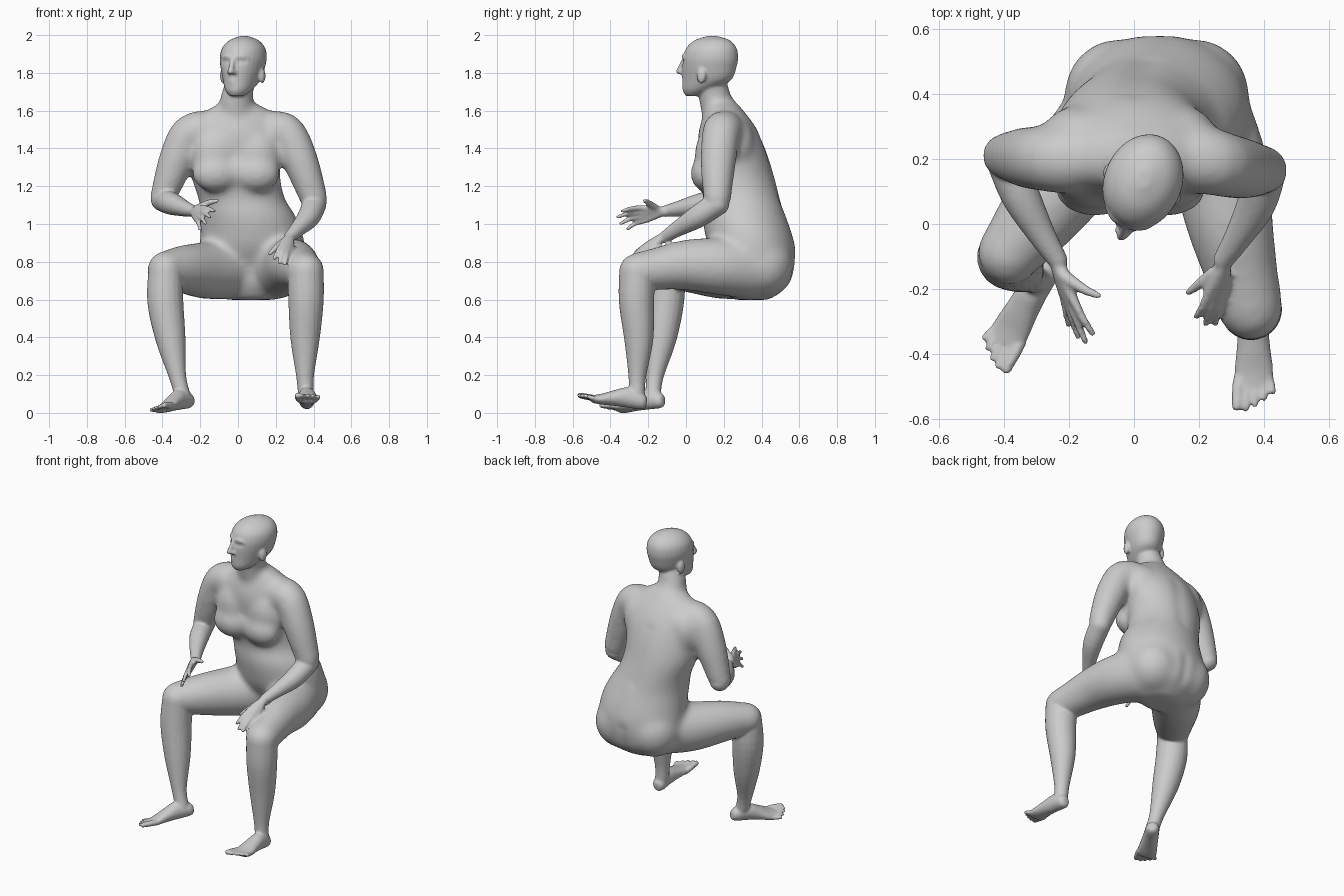
import bpy, bmesh, math
from mathutils import Vector, Matrix

cube = bpy.data.objects.get("Cube")
if cube:
    bpy.data.objects.remove(cube, do_unlink=True)

bm = bmesh.new()
mesh = bpy.data.meshes.new("body")
body = bpy.data.objects.new("body", mesh)
bpy.context.collection.objects.link(body)
bpy.context.view_layer.objects.active = body
body.select_set(True)


def smooth_rows(rows, steps=4):
    """Spline through the rows, of any number of values each."""
    rows = [Vector(r) for r in rows]
    out = []
    for i in range(len(rows) - 1):
        a, b, c, d = rows[max(i - 1, 0)], rows[i], rows[i + 1], rows[min(i + 2, len(rows) - 1)]
        for k in range(steps):
            t = k / steps
            out.append(b + (c - a) * (t / 2) + (a * 2 - b * 5 + c * 4 - d) * (t * t / 2)
                       + (b * 3 - a - c * 3 + d) * (t ** 3 / 2))
    return out + [rows[-1]]


def loft(rings):
    """Closed skin over rings of points."""
    rings = [[bm.verts.new(p) for p in ring] for ring in rings]
    n = len(rings[0])
    for low, high in zip(rings, rings[1:]):
        for i in range(n):
            j = (i + 1) % n
            bm.faces.new((low[i], low[j], high[j], high[i]))
    bm.faces.new(rings[0][::-1])
    bm.faces.new(rings[-1])


def ellipse(centre, u, v, n=28):
    turns = [math.tau * i / n for i in range(n)]
    return [centre + u * math.cos(t) + v * math.sin(t) for t in turns]


def ball(centre, size, frame=Matrix()):
    scale = Matrix.Diagonal((*size, 1))
    bmesh.ops.create_icosphere(bm, subdivisions=3, radius=1,
                               matrix=frame @ Matrix.Translation(centre) @ scale)


def slices(rows, frame=Matrix()):
    """Elliptical slices: height, centre x, centre y, half width, half depth."""
    rot = frame.to_3x3()
    loft([ellipse(frame @ Vector((x, y, z)), rot @ Vector((rx, 0, 0)), rot @ Vector((0, ry, 0)))
          for z, x, y, rx, ry in smooth_rows(rows)])


def tube(points, frame=Matrix()):
    """Round limb through x, y, z, radius, with ball ends."""
    rows = smooth_rows(points)
    mids = [frame @ r.to_3d() for r in rows]
    rings = []
    side = (mids[1] - mids[0]).orthogonal().normalized()
    for i, row in enumerate(rows):
        along = (mids[min(i + 1, len(mids) - 1)] - mids[max(i - 1, 0)]).normalized()
        side = (side - along * side.dot(along)).normalized()
        rings.append(ellipse(mids[i], side * row[3], along.cross(side) * row[3], 20))
    loft(rings)
    for end in (0, -1):
        ball(mids[end], [rows[end][3]] * 3)


def fuse(voxel, relaxing):
    """Turn all the parts so far into one relaxed skin."""
    bmesh.ops.recalc_face_normals(bm, faces=bm.faces)
    bm.to_mesh(mesh)
    skin = body.modifiers.new("skin", "REMESH")
    skin.mode = "VOXEL"
    skin.voxel_size = voxel
    relax = body.modifiers.new("relax", "SMOOTH")
    relax.factor = .5
    relax.iterations = relaxing
    for name in ("skin", "relax"):
        bpy.ops.object.modifier_apply(modifier=name)
    bm.clear()
    bm.from_mesh(mesh)


# Torso, from seat to collar
slices([(.605, .07, .34, .13, .1), (.68, .07, .37, .24, .175), (.78, .07, .375, .278, .203),
        (.88, .075, .35, .28, .23), (.97, .07, .327, .27, .23), (1.06, .05, .305, .25, .22),
        (1.14, .02, .297, .23, .205), (1.25, -.01, .272, .235, .2), (1.36, -.01, .255, .24, .185),
        (1.46, 0, .232, .25, .17), (1.54, 0, .217, .23, .14), (1.6, 0, .205, .18, .105),
        (1.645, 0, .19, .1, .085)])
ball((-.01, .12, 1.29), (.1, .075, .09))
for x in (-.12, .1):
    ball((x, .108, 1.275), (.125, .085, .1))
    ball((x, .15, 1.37), (.13, .105, .16))
    ball((x * 1.4, .275, 1.43), (.115, .09, .14))
for x in (-.045, .185):
    ball((x, .4, .79), (.17, .17, .172))
tube([(0, .2, 1.56, .11), (-.01, .16, 1.65, .09), (.01, .14, 1.75, .08)])

# Thighs
tube([(-.05, .32, .775, .166), (-.17, .19, .762, .153), (-.29, .03, .768, .128), (-.383, -.088, .765, .1)])
tube([(.2, .32, .775, .166), (.262, .17, .785, .153), (.295, 0, .79, .135), (.33, -.15, .77, .114), (.355, -.25, .755, .104)])

# Upper arms
tube([(-.2, .2, 1.5, .11), (-.27, .2, 1.47, .102), (-.335, .205, 1.32, .094), (-.4, .21, 1.14, .07)])
tube([(.2, .2, 1.5, .11), (.265, .185, 1.48, .102), (.335, .17, 1.33, .095), (.402, .165, 1.14, .075)])
fuse(.014, 24)

# Shins
tube([(-.383, -.095, .765, .091), (-.385, -.105, .6, .096), (-.357, -.13, .4, .08),
      (-.32, -.165, .2, .046), (-.29, -.175, .09, .042)])
tube([(.358, -.258, .755, .096), (.36, -.262, .6, .094), (.355, -.25, .4, .078),
      (.355, -.258, .2, .047), (.36, -.26, .1, .042)])

# Forearms
tube([(-.4, .215, 1.135, .061), (-.35, .09, 1.115, .06), (-.285, -.03, 1.09, .043), (-.235, -.11, 1.075, .031)])
tube([(.405, .165, 1.115, .064), (.375, .06, 1.045, .06), (.32, -.04, .985, .043), (.275, -.11, .94, .032)])


def foot(heel, turn, pitch, roll, inner):
    frame = (Matrix.Translation(heel) @ Matrix.Rotation(turn, 4, "Z")
             @ Matrix.Rotation(pitch, 4, "X") @ Matrix.Rotation(roll, 4, "Y"))
    slices([(-.005, 0, .04, .02, .025), (.02, 0, .045, .04, .043), (.1, 0, .056, .046, .054),
            (.17, 0, .045, .052, .042), (.24, 0, .03, .06, .028), (.285, 0, .026, .056, .02)],
           frame @ Matrix.Rotation(math.pi / 2, 4, "X"))
    for i in range(5):
        x = inner * (.044 - .0225 * i)
        r = .018 if i == 0 else .013
        reach = (.348, .355, .343, .325, .305)[i]
        tube([(x, -.25, .026, r), (x * 1.15, -.29, .032, r), (x * 1.25, -reach, .036, r - .002)], frame)


foot((-.243, -.125, .034), -.56, .1, -.25, 1)
foot((.364, -.218, .022), .02, -.12, 0, -1)


def hand(wrist, fingers, thumb):
    for knuckle, tip in fingers:
        wrist, knuckle, tip = Vector(wrist), Vector(knuckle), Vector(tip)
        bend = knuckle.lerp(tip, .5) + Vector((0, -.006, .006))
        tube([(*wrist, .024), (*wrist.lerp(knuckle, .5), .021), (*knuckle, .016)])
        tube([(*knuckle, .015), (*bend, .0125), (*tip, .0105)])
    tube([(*p, r) for p, r in zip(thumb, (.021, .016, .011))])


hand((-.235, -.12, 1.075),
     [((-.185, -.235, 1.092), (-.128, -.335, 1.075)), ((-.195, -.24, 1.068), (-.15, -.36, 1.045)),
      ((-.205, -.235, 1.046), (-.172, -.345, 1.01)), ((-.215, -.22, 1.025), (-.2, -.31, .98))],
     [(-.215, -.16, 1.09), (-.155, -.2, 1.12), (-.11, -.22, 1.13)])
hand((.275, -.12, .94),
     [((.23, -.21, .895), (.192, -.285, .825)), ((.246, -.22, .882), (.22, -.305, .802)),
      ((.263, -.22, .87), (.25, -.305, .795)), ((.28, -.205, .86), (.278, -.275, .795))],
     [(.245, -.15, .915), (.2, -.185, .88), (.168, -.21, .85)])

# Head, turned a little to its right
head = Matrix.Translation((.028, .13, 1.84)) @ Matrix.Rotation(-.38, 4, "Z")
slices([(-.155, 0, -.098, .036, .04), (-.125, 0, -.07, .067, .085), (-.07, 0, -.022, .093, .135),
        (0, 0, -.007, .113, .149), (.05, 0, 0, .12, .15), (.1, 0, .005, .11, .136),
        (.14, 0, .01, .074, .096), (.162, 0, .01, .02, .03)], head)
tube([(0, -.15, .04, .011), (0, -.168, .005, .013), (0, -.18, -.025, .016)], head)
ball((0, -.125, -.13), (.03, .025, .022), head)
for z in (-.073, -.086):
    tube([(-.025, -.14, z, .006), (0, -.153, z, .009), (.025, -.14, z, .006)], head)
for side in (-1, 1):
    ball((side * .015, -.165, -.03), (.012, .014, .011), head)
    ball((side * .112, -.008, -.048), (.015, .026, .042), head)
    tube([(side * .018, -.142, .05, .012), (side * .045, -.134, .056, .012), (side * .07, -.115, .045, .01)], head)
fuse(.008, 4)
bm.free()


def dent(a, b, radius, push):
    """Press a soft groove into the skin along a line."""
    a, b, push = Vector(a), Vector(b), Vector(push)
    line = b - a
    for v in mesh.vertices:
        t = min(1, max(0, (v.co - a).dot(line) / line.length_squared))
        far = (v.co - a - line * t).length / radius
        if far < 3:
            v.co += push * math.exp(-far * far)


# Spine, seat cleft and eye sockets
dent((.04, .49, 1.12), (0, .4, 1.44), .045, (0, -.007, 0))
dent((.07, .55, .64), (.07, .565, .82), .035, (0, -.008, 0))
for side in (-1, 1):
    dent(head @ Vector((side * .026, -.14, .026)), head @ Vector((side * .052, -.125, .026)), .013,
         head.to_3x3() @ Vector((0, .01, 0)))

# Plain grey finish
grey = bpy.data.materials.new("plain grey")
grey.use_nodes = True
grey.diffuse_color = (.6, .6, .6, 1)
grey.node_tree.nodes["Principled BSDF"].inputs["Base Color"].default_value = (.6, .6, .6, 1)
mesh.materials.clear()
mesh.materials.append(grey)
bpy.ops.object.shade_smooth()

# Stand on the floor
lowest = min(v.co.z for v in mesh.vertices)
mesh.transform(Matrix.Translation((0, 0, -lowest)))
